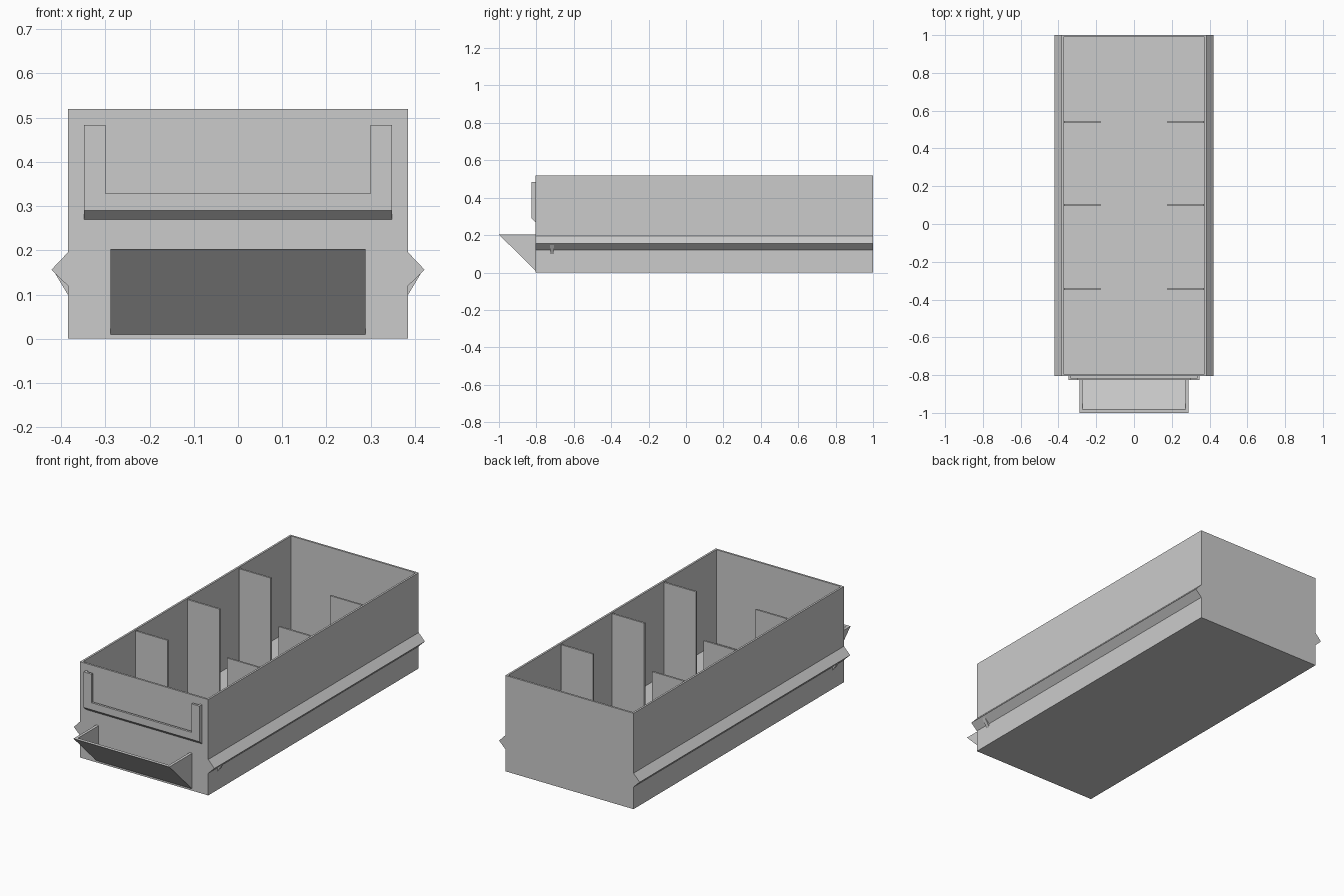
import bpy
import bmesh
from mathutils import Vector

if "Cube" in bpy.data.objects:
    bpy.data.objects.remove(bpy.data.objects["Cube"])

grey = bpy.data.materials.new("plain grey plastic")
grey.use_nodes = True
grey.diffuse_color = (0.6, 0.6, 0.6, 1)
grey.node_tree.nodes["Principled BSDF"].inputs["Base Color"].default_value = (0.6, 0.6, 0.6, 1)

FRONT, BACK, HALF, TOP, WALL = -0.805, 1.0, 0.385, 0.52, 0.015
FLOOR = 0.012


def finish(name, bm):
    bmesh.ops.recalc_face_normals(bm, faces=bm.faces)
    mesh = bpy.data.meshes.new(name)
    bm.to_mesh(mesh)
    bm.free()
    mesh.materials.append(grey)
    obj = bpy.data.objects.new(name, mesh)
    bpy.context.collection.objects.link(obj)
    return obj


def prism(name, profile, start, end, axis="x"):
    """Extrude a profile of (y, z) along x, or of (x, z) along y."""
    bm = bmesh.new()
    place = (lambda a, b: (start, a, b)) if axis == "x" else (lambda a, b: (a, start, b))
    face = bm.faces.new([bm.verts.new(place(a, b)) for a, b in profile])
    out = bmesh.ops.extrude_face_region(bm, geom=[face])
    step = Vector((1, 0, 0)) if axis == "x" else Vector((0, 1, 0))
    moved = [g for g in out["geom"] if isinstance(g, bmesh.types.BMVert)]
    bmesh.ops.translate(bm, verts=moved, vec=step * (end - start))
    return finish(name, bm)


def box(name, x, y, z):
    return prism(name, [(y[0], z[0]), (y[1], z[0]), (y[1], z[1]), (y[0], z[1])], *x)


def cut(obj, cutter):
    mod = obj.modifiers.new("cut", "BOOLEAN")
    mod.operation = "DIFFERENCE"
    mod.solver = "EXACT"
    mod.object = cutter
    cutter.hide_render = True
    cutter.hide_set(True)


# Open tray: a block whose top is inset and pushed down to the floor
bm = bmesh.new()
bmesh.ops.create_cube(bm, size=1)
bmesh.ops.scale(bm, verts=bm.verts, vec=(2 * HALF, BACK - FRONT, TOP))
bmesh.ops.translate(bm, verts=bm.verts, vec=(0, (BACK + FRONT) / 2, TOP / 2))
top = max(bm.faces, key=lambda f: f.calc_center_median().z)
bmesh.ops.inset_region(bm, faces=[top], thickness=WALL)
out = bmesh.ops.extrude_face_region(bm, geom=[top])
bmesh.ops.translate(bm, vec=(0, 0, FLOOR - TOP),
                    verts=[g for g in out["geom"] if isinstance(g, bmesh.types.BMVert)])
if top.is_valid:
    bmesh.ops.delete(bm, geom=[top], context="FACES_ONLY")
finish("tray", bm)

for side, s in (("left", 1), ("right", -1)):
    # Paired divider fins along the inner walls
    for i, y in enumerate((-0.345, 0.1, 0.54)):
        box(f"{side}_divider_{i + 1}", (s * 0.178, s * (HALF - WALL)),
            (y - 0.005, y + 0.005), (FLOOR, TOP - 0.003))
    # Slide rail and the small stop under it
    prism(f"{side}_rail", [(s * HALF, 0.195), (s * 0.422, 0.156), (s * HALF, 0.12)],
          FRONT, BACK, "y")
    prism(f"{side}_rail_stop", [(s * HALF, 0.125), (s * 0.418, 0.155), (s * HALF, 0.1)],
          -0.726, -0.706, "y")
    # Handle side gusset
    prism(f"{side}_handle_side", [(FRONT, 0.03), (-0.982, 0.203), (FRONT, 0.203)],
          s * 0.273, s * 0.288)

# Sloping handle plate
prism("handle_plate", [(FRONT, 0.01), (-1, 0.203), (-0.982, 0.203), (FRONT, 0.03)],
      -0.288, 0.288)

# Label holder with an open window and a slot behind its lip
holder = prism("label_holder", [(FRONT, 0.27), (-0.827, 0.29), (-0.827, 0.483), (FRONT, 0.483)],
               -0.348, 0.348)
cut(holder, box("label_window_cutter", (-0.3, 0.3), (-0.9, -0.75), (0.328, 0.6)))
cut(holder, box("label_slot_cutter", (-0.336, 0.336), (-0.815, -0.75), (0.3, 0.6)))
